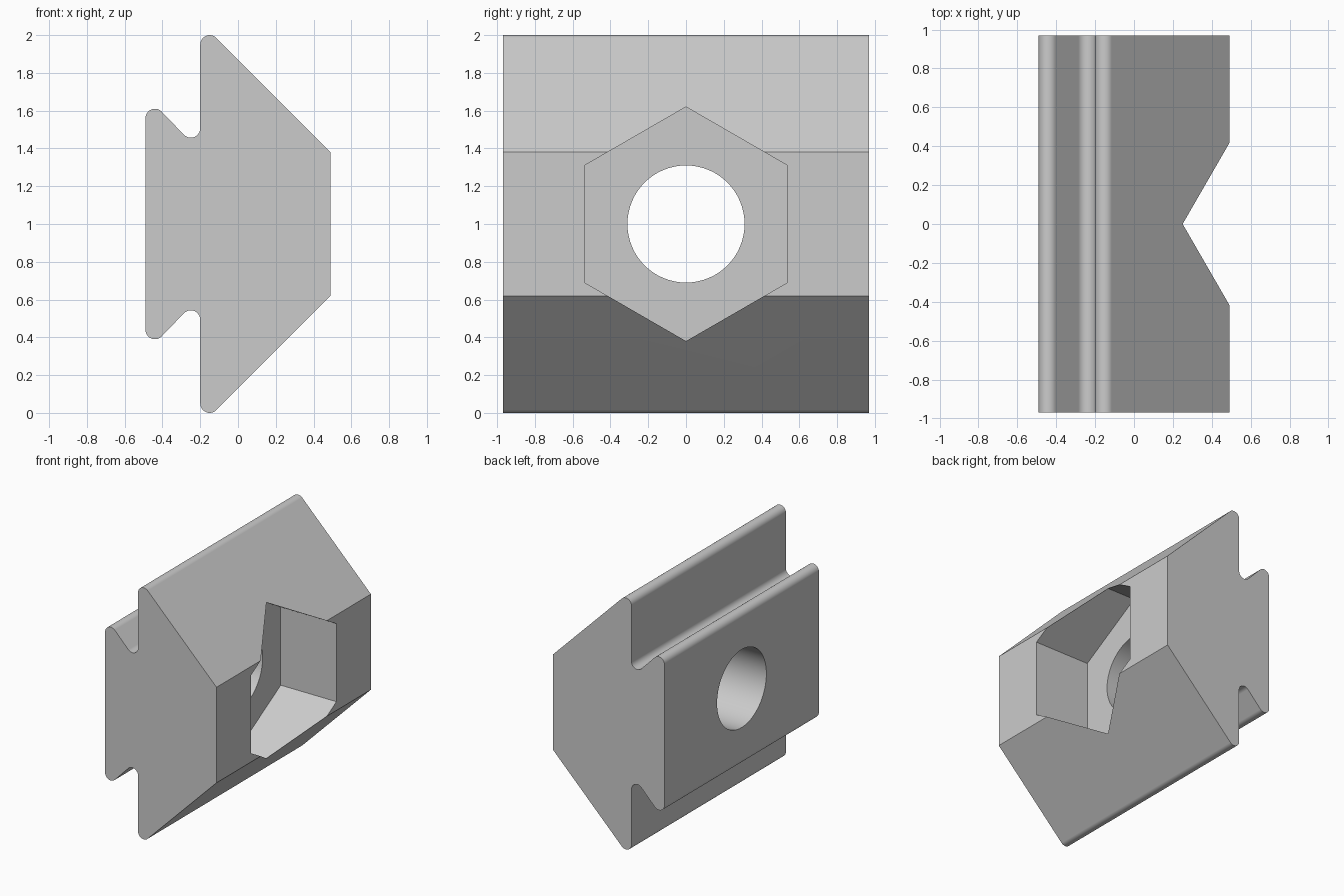
import bpy, bmesh
from math import sin, cos, radians, pi
from mathutils import Matrix

cube = bpy.data.objects.get("Cube")
if cube:
    bpy.data.objects.remove(cube, do_unlink=True)

HALF_LENGTH = 0.97
HALF_WIDTH = 0.49
FILLET = 0.05
AXIS_Z = 1.0

grey = bpy.data.materials.new("plain grey")
grey.use_nodes = True
grey.diffuse_color = (0.6, 0.6, 0.6, 1)
grey.node_tree.nodes["Principled BSDF"].inputs["Base Color"].default_value = grey.diffuse_color


def make_object(name, bm):
    bmesh.ops.recalc_face_normals(bm, faces=bm.faces)
    mesh = bpy.data.meshes.new(name)
    bm.to_mesh(mesh)
    bm.free()
    mesh.materials.append(grey)
    obj = bpy.data.objects.new(name, mesh)
    bpy.context.collection.objects.link(obj)
    return obj


def arc(x, z, start, end, steps=10):
    angles = [radians(start + (end - start) * i / steps) for i in range(steps + 1)]
    return [(x + FILLET * cos(a), z + FILLET * sin(a)) for a in angles]


# Slotted block: upper half profile, mirrored about the bore axis, then extruded
upper = [(HALF_WIDTH, 1.38)]
upper += arc(-0.15, 1.95, 45, 180)           # outer shoulder lip
upper += arc(-0.25, 1.507, 360, 225)         # groove bottom
upper += arc(-0.44, 1.56, 45, 180)           # rear flange lip
lower = [(x, 2 * AXIS_Z - z) for x, z in reversed(upper)]

bm = bmesh.new()
face = bm.faces.new([bm.verts.new((x, -HALF_LENGTH, z)) for x, z in upper + lower])
ends = bmesh.ops.extrude_face_region(bm, geom=[face])["geom"]
bmesh.ops.translate(bm, vec=(0, 2 * HALF_LENGTH, 0),
                    verts=[v for v in ends if isinstance(v, bmesh.types.BMVert)])
block = make_object("slotted_block", bm)


# Prism along x used to cut the pocket and the bore
def prism(name, radius, sides, x_min, x_max):
    bm = bmesh.new()
    bmesh.ops.create_cone(bm, cap_ends=True, segments=sides, radius1=radius,
                          radius2=radius, depth=x_max - x_min)
    place = Matrix.Translation(((x_min + x_max) / 2, 0, AXIS_Z)) @ Matrix.Rotation(pi / 2, 4, "Y")
    bmesh.ops.transform(bm, matrix=place, verts=bm.verts)
    # a six-sided prism must have a corner pointing straight up
    top = max(v.co.z for v in bm.verts) - AXIS_Z
    if top < radius * 0.99:
        bmesh.ops.rotate(bm, cent=(0, 0, AXIS_Z), verts=bm.verts,
                         matrix=Matrix.Rotation(pi / sides, 3, "X"))
    obj = make_object(name, bm)
    obj.hide_render = True
    return obj


bpy.ops.object.select_all(action="DESELECT")
bpy.context.view_layer.objects.active = block
block.select_set(True)
for cutter in (prism("hex_pocket_cutter", 0.62, 6, 0.0, 0.8),
               prism("bore_cutter", 0.31, 64, -0.8, 0.6)):
    cut = block.modifiers.new(cutter.name, "BOOLEAN")
    cut.operation = "DIFFERENCE"
    cut.solver = "EXACT"
    cut.object = cutter
    bpy.ops.object.modifier_apply(modifier=cut.name)
    bpy.data.objects.remove(cutter, do_unlink=True)

# Smooth lips and bore, crisp flat faces
bpy.ops.object.shade_smooth_by_angle(angle=radians(30))
weighted = block.modifiers.new("flat face normals", "WEIGHTED_NORMAL")
weighted.keep_sharp = True
